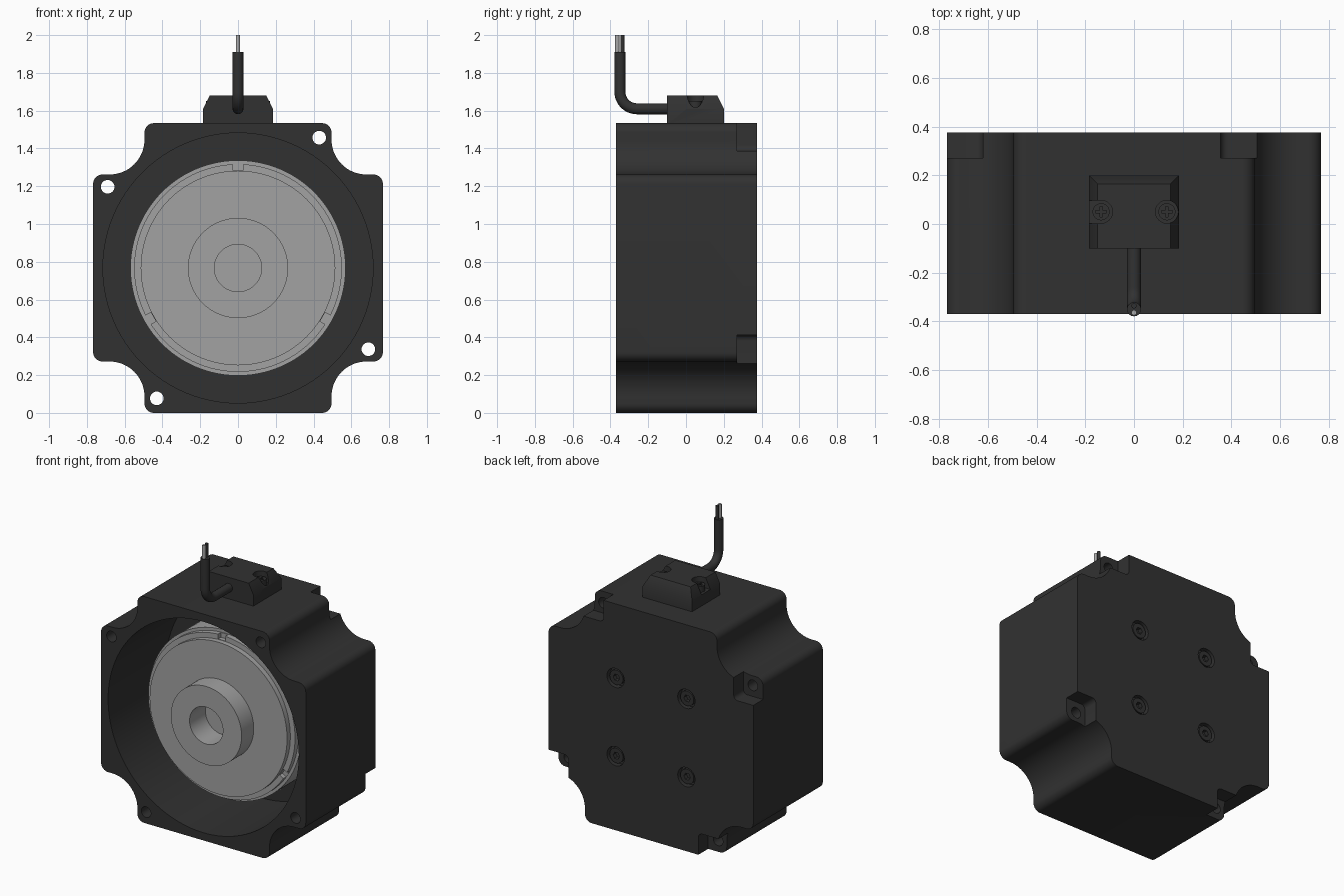
import bpy, bmesh, math
from mathutils import Vector, Matrix

if "Cube" in bpy.data.objects:
    bpy.data.objects.remove(bpy.data.objects["Cube"])

C = 0.767          # height of the main axis
FRONT, BACK = -0.37, 0.375


def material(name, v):
    m = bpy.data.materials.new(name)
    m.diffuse_color = (v, v, v, 1)
    m.use_nodes = True
    m.node_tree.nodes["Principled BSDF"].inputs["Base Color"].default_value = m.diffuse_color
    return m


BLACK = material("black_coating", 0.031)
STEEL = material("grey_steel", 0.36)
WIRE = material("light_wire", 0.40)


def finish(bm, name, mat):
    bmesh.ops.recalc_face_normals(bm, faces=bm.faces)
    me = bpy.data.meshes.new(name)
    bm.to_mesh(me)
    bm.free()
    ob = bpy.data.objects.new(name, me)
    bpy.context.collection.objects.link(ob)
    me.materials.append(mat)
    return ob


def smooth(ob):
    bpy.ops.object.select_all(action='DESELECT')
    ob.select_set(True)
    bpy.context.view_layer.objects.active = ob
    bpy.ops.object.shade_smooth_by_angle(angle=math.radians(30))


def cut(ob, cutters):
    for c in cutters:
        m = ob.modifiers.new("cut", 'BOOLEAN')
        m.operation, m.solver, m.object = 'DIFFERENCE', 'EXACT', c
        bpy.context.view_layer.objects.active = ob
        bpy.ops.object.modifier_apply(modifier=m.name)
        bpy.data.objects.remove(c)


def arc(cx, cz, r, a0, a1, n):
    angs = [math.radians(a0 + (a1 - a0) * i / n) for i in range(n + 1)]
    return [(cx + r * math.cos(a), cz + r * math.sin(a)) for a in angs]


def turned(p, k):
    """Rotate a point by k quarter turns."""
    x, z = p
    for _ in range(k):
        x, z = -z, x
    return x, z


def prism(name, outline, y0, y1, mat=BLACK):
    """Extrude an x-z outline (relative to the main axis) along y."""
    bm = bmesh.new()
    f = bm.faces.new([bm.verts.new((x, y0, z + C)) for x, z in outline])
    ext = bmesh.ops.extrude_face_region(bm, geom=[f])["geom"]
    vs = [v for v in ext if isinstance(v, bmesh.types.BMVert)]
    bmesh.ops.translate(bm, verts=vs, vec=(0, y1 - y0, 0))
    return finish(bm, name, mat)


def disc(name, x, z, r, y0, y1, n=32, mat=BLACK):
    return prism(name, arc(x, z, r, 0, 360, n)[:-1], y0, y1, mat)


def lathe(name, profile, mat, n=96):
    """Spin (radius, y) points around the main axis."""
    bm = bmesh.new()
    vs = [bm.verts.new((r, y, C)) for r, y in profile]
    es = [bm.edges.new(p) for p in zip(vs, vs[1:])]
    bmesh.ops.spin(bm, geom=vs + es, cent=(0, 0, C), axis=(0, 1, 0),
                   angle=2 * math.pi, steps=n)
    bmesh.ops.remove_doubles(bm, verts=bm.verts, dist=1e-4)
    return finish(bm, name, mat)


def box(name, lo, hi, spin=0.0, mat=BLACK):
    lo, hi = Vector(lo), Vector(hi)
    bm = bmesh.new()
    bmesh.ops.create_cube(bm, size=1, matrix=Matrix.Translation((lo + hi) / 2)
                          @ Matrix.Diagonal((*(hi - lo), 1)))
    bmesh.ops.rotate(bm, verts=bm.verts, cent=(0, 0, C),
                     matrix=Matrix.Rotation(spin, 3, 'Y'))
    return finish(bm, name, mat)


def upright(name, x, y, r, z0, z1, mat=BLACK, n=32):
    """Cylinder standing along z."""
    bm = bmesh.new()
    bmesh.ops.create_cone(bm, cap_ends=True, segments=n, radius1=r, radius2=r,
                          depth=z1 - z0,
                          matrix=Matrix.Translation((x, y, (z0 + z1) / 2)))
    return finish(bm, name, mat)


# Housing: square with scooped corners
corner = (arc(0.717, 0.445, 0.05, 0, 90, 8)
          + arc(0.68, 0.68, 0.185, 270, 180, 16)
          + arc(0.445, 0.717, 0.05, 0, 90, 8))
housing = prism("housing", [turned(p, k) for k in range(4) for p in corner],
                FRONT, BACK)
cutters = [disc("bore", 0, 0, 0.715, FRONT - 0.1, 0.25, 96)]
pocket = arc(0.385, 0.65, 0.03, 180, 270, 5) + [(0.6, 0.62), (0.6, 0.9), (0.355, 0.9)]
for k in range(4):
    # mounting hole, rear pocket and rear counterbore per quarter
    hx, hz = turned((0.43, 0.69), k)
    cutters.append(disc("hole", hx, hz, 0.036, FRONT - 0.1, BACK + 0.1))
    cutters.append(prism("pocket", [turned(p, k) for p in pocket], 0.27, BACK + 0.1))
    sx, sz = turned((0.265, 0.265), k)
    cutters.append(disc("counterbore", sx, sz, 0.065, BACK - 0.04, BACK + 0.1))
cut(housing, cutters)
smooth(housing)

# Rear socket screws
for k in range(4):
    sx, sz = turned((0.265, 0.265), k)
    screw = disc("rear_screw", sx, sz, 0.05, BACK - 0.05, BACK - 0.008)
    cut(screw, [disc("socket", sx, sz, 0.024, BACK - 0.035, BACK + 0.1, 6)])
    smooth(screw)

# Coil body behind the rotor
smooth(disc("coil_body", 0, 0, 0.555, 0.04, 0.26, 96))

# Rotor: hub with blind hole, friction disc and stepped rim
rotor = lathe("rotor", [(0, -0.17), (0.125, -0.17), (0.125, -0.34), (0.265, -0.34),
                        (0.265, -0.21), (0.515, -0.21), (0.515, -0.175),
                        (0.55, -0.175), (0.55, -0.14), (0.57, -0.14),
                        (0.57, 0.05), (0, 0.05)], STEEL)
cut(rotor, [box("slot", (-0.027, -0.3, C + 0.517), (0.027, -0.145, C + 0.56),
                math.radians(120 * i), STEEL) for i in range(3)])
smooth(rotor)

# Cable box with sloped sides and rear
bm = bmesh.new()
for hx, yb, z in ((0.185, 0.2, 1.525), (0.185, 0.2, 1.61), (0.15, 0.165, 1.68)):
    for s in (-1, 1):
        for y in (-0.1, yb):
            bm.verts.new((s * hx, y, z))
bmesh.ops.convex_hull(bm, input=bm.verts)
bmesh.ops.dissolve_limit(bm, angle_limit=0.01, verts=bm.verts, edges=bm.edges)
cable_box = finish(bm, "cable_box", BLACK)
SY = 0.05
for s in (-1, 1):
    x = s * 0.135
    cut(cable_box, [upright("well", x, SY, 0.047, 1.61, 1.8),
                    box("well_side", (min(x, s * 0.3), SY - 0.047, 1.61),
                        (max(x, s * 0.3), SY + 0.047, 1.8))])
    # cross-head screw
    screw = upright("box_screw", x, SY, 0.035, 1.60, 1.65)
    cut(screw, [box("cross", (x - a, SY - b, 1.635), (x + a, SY + b, 1.7))
                for a, b in ((0.022, 0.005), (0.005, 0.022))])
    smooth(screw)
smooth(cable_box)


# Cable: forward, round the bend and up
def tube(name, pts, r, mat):
    cu = bpy.data.curves.new(name, 'CURVE')
    cu.dimensions = '3D'
    cu.bevel_depth, cu.bevel_resolution, cu.use_fill_caps = r, 6, True
    sp = cu.splines.new('POLY')
    sp.points.add(len(pts) - 1)
    for p, co in zip(sp.points, pts):
        p.co = (*co, 1)
    ob = bpy.data.objects.new(name, cu)
    bpy.context.collection.objects.link(ob)
    cu.materials.append(mat)
    bpy.ops.object.select_all(action='DESELECT')
    ob.select_set(True)
    bpy.context.view_layer.objects.active = ob
    bpy.ops.object.convert(target='MESH')
    smooth(bpy.context.view_layer.objects.active)


bend = [(0, y, z) for y, z in arc(-0.26, 1.70, 0.09, 270, 180, 12)]
tube("cable", [(0, -0.08, 1.61)] + bend + [(0, -0.35, 1.91)], 0.029, BLACK)
smooth(upright("front_wire", 0, -0.364, 0.011, 1.90, 2.0, WIRE, 16))
smooth(upright("rear_wire", 0, -0.336, 0.011, 1.90, 2.0, BLACK, 16))
